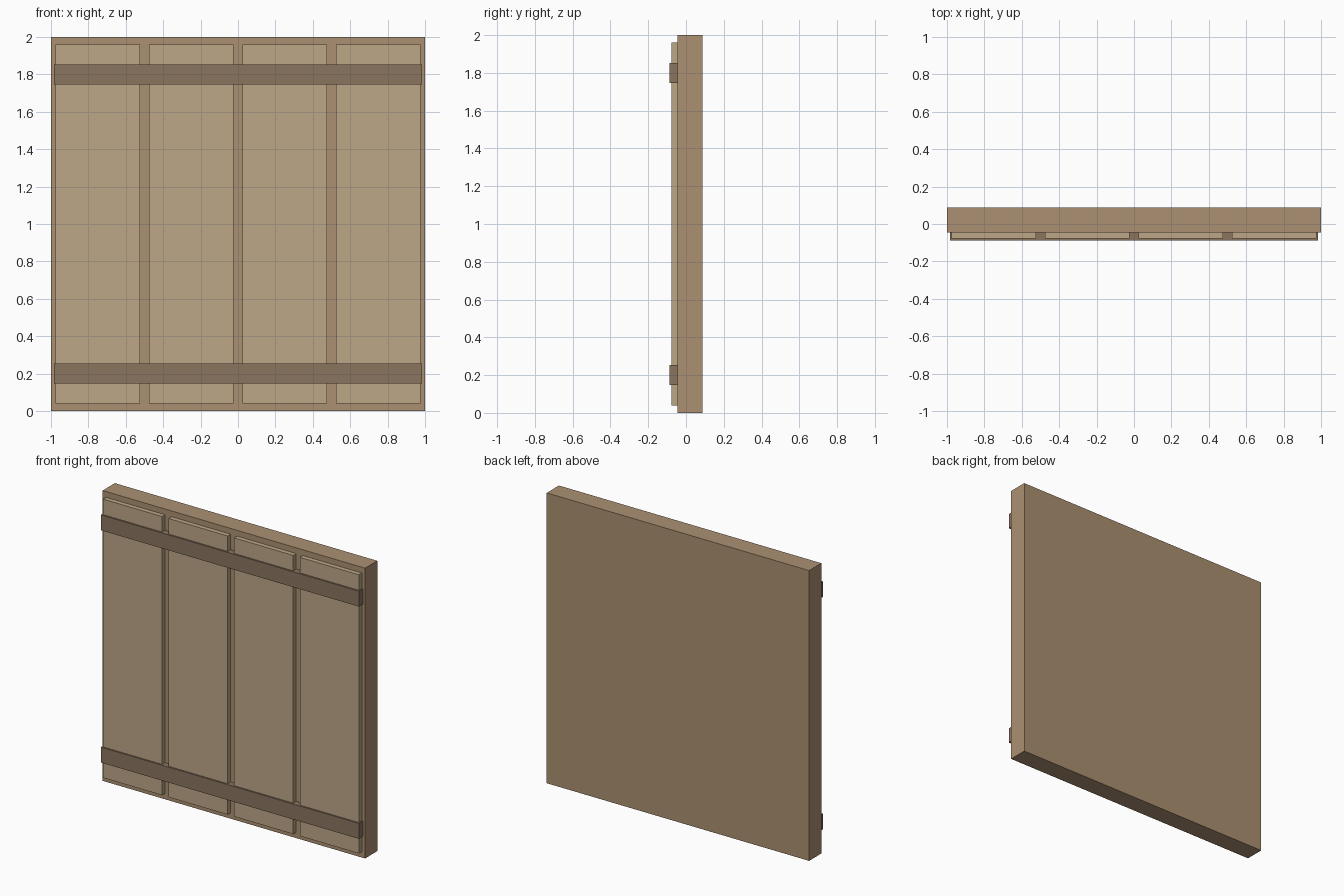
import bpy

if "Cube" in bpy.data.objects:
    bpy.data.objects.remove(bpy.data.objects["Cube"])


def material(name, rgb):
    m = bpy.data.materials.new(name)
    m.diffuse_color = (*rgb, 1)
    m.use_nodes = True
    m.node_tree.nodes["Principled BSDF"].inputs["Base Color"].default_value = m.diffuse_color
    return m


def box(name, lo, hi, mat):
    bpy.ops.mesh.primitive_cube_add(size=1, location=[(a + b) / 2 for a, b in zip(lo, hi)])
    o = bpy.context.object
    o.name = name
    o.scale = [b - a for a, b in zip(lo, hi)]
    bpy.ops.object.transform_apply(location=False, rotation=False, scale=True)
    o.data.materials.append(mat)
    return o


panel_wood = material("panel_wood", (0.41, 0.28, 0.168))
plank_wood = material("plank_wood", (0.51, 0.39, 0.245))
batten_wood = material("batten_wood", (0.258, 0.178, 0.114))

FACE = -0.045  # front face of the backing panel

# Backing panel
box("backing_panel", (-1, FACE, 0), (1, 0.088, 2), panel_wood)

# Four upright planks on the front
for i in range(4):
    x = -0.75 + 0.5 * i
    box(f"plank_{i + 1}", (x - 0.225, -0.077, 0.04), (x + 0.225, FACE, 1.96), plank_wood)

# Two cross battens over the planks
for name, z in (("lower_batten", 0.2), ("upper_batten", 1.8)):
    box(name, (-0.983, -0.088, z - 0.053), (0.983, FACE, z + 0.053), batten_wood)
